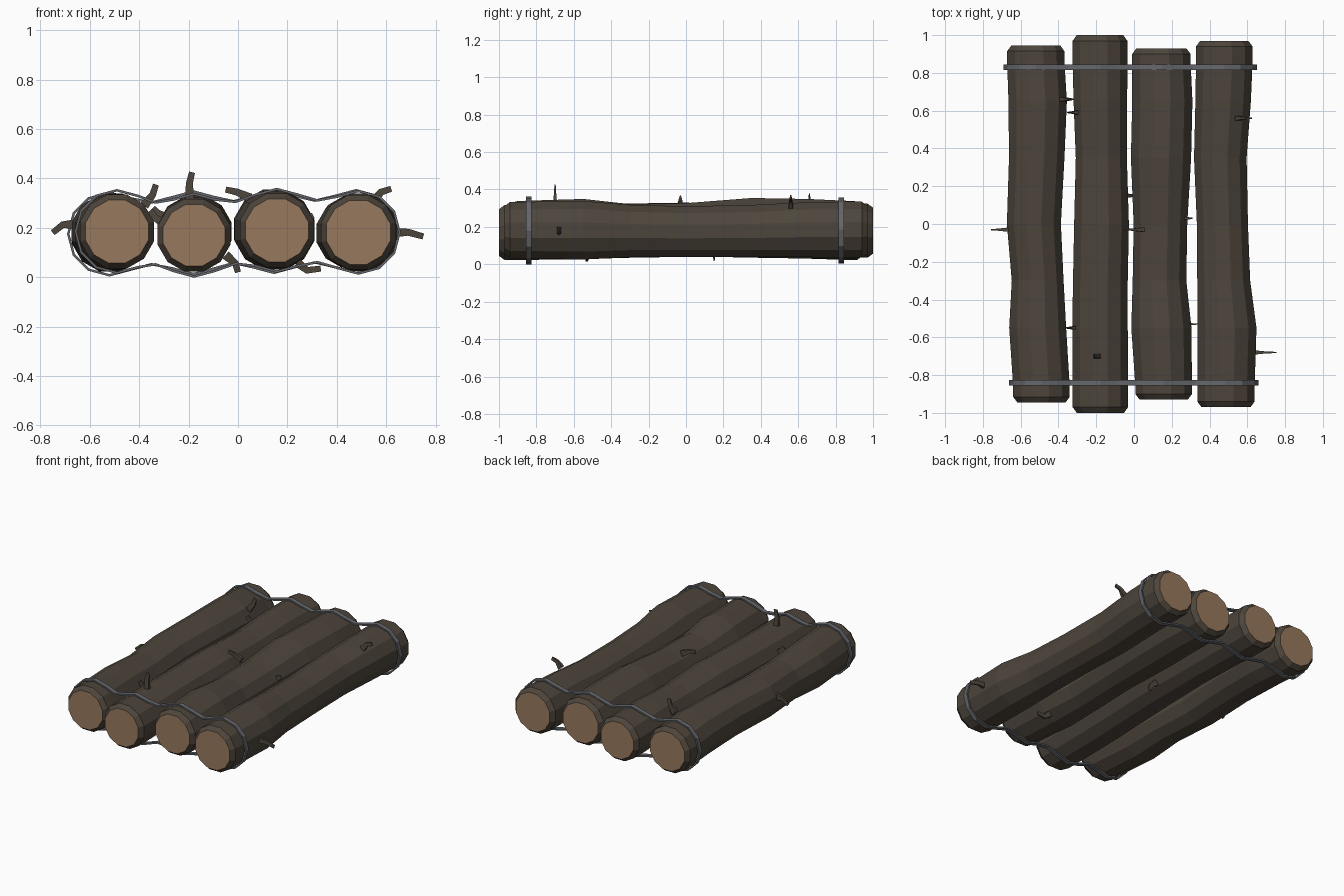
import bpy, bmesh, math
from mathutils import Vector

if "Cube" in bpy.data.objects:
    bpy.data.objects.remove(bpy.data.objects["Cube"])


def material(name, rgb):
    m = bpy.data.materials.new(name)
    m.diffuse_color = (*rgb, 1)
    m.use_nodes = True
    m.node_tree.nodes["Principled BSDF"].inputs["Base Color"].default_value = m.diffuse_color
    return m


BARK = material("bark", (0.075, 0.06, 0.045))
WOOD = material("cut_wood", (0.31, 0.19, 0.11))
METAL = material("band_metal", (0.13, 0.135, 0.15))


def finish(name, bm, *mats):
    bmesh.ops.recalc_face_normals(bm, faces=bm.faces)
    me = bpy.data.meshes.new(name)
    bm.to_mesh(me)
    bm.free()
    for m in mats:
        me.materials.append(m)
    ob = bpy.data.objects.new(name, me)
    bpy.context.collection.objects.link(ob)
    return ob


# Crooked centre lines: end y values, then x, z, radius at shared stations
STATIONS = [-0.86, -0.55, -0.3, 0.0, 0.35, 0.65, 0.86]
LOGS = [
    ((-0.945, 0.945), [-0.49, -0.51, -0.51, -0.53, -0.515, -0.51, -0.52],
     [0.185, 0.18, 0.18, 0.185, 0.19, 0.185, 0.175], [0.155, 0.156, 0.142, 0.148, 0.152, 0.16, 0.157]),
    ((-1.0, 1.0), [-0.178, -0.18, -0.178, -0.172, -0.173, -0.178, -0.18],
     [0.17, 0.175, 0.18, 0.185, 0.18, 0.185, 0.18], [0.152, 0.152, 0.15, 0.15, 0.14, 0.147, 0.15]),
    ((-0.93, 0.93), [0.157, 0.145, 0.135, 0.14, 0.143, 0.15, 0.145],
     [0.19, 0.19, 0.18, 0.185, 0.195, 0.19, 0.185], [0.155, 0.165, 0.147, 0.147, 0.165, 0.165, 0.16]),
    ((-0.97, 0.97), [0.487, 0.492, 0.475, 0.468, 0.457, 0.472, 0.478],
     [0.182, 0.182, 0.178, 0.175, 0.178, 0.185, 0.185], [0.157, 0.162, 0.145, 0.14, 0.144, 0.152, 0.155]),
]


# Logs: twelve-sided bark with chamfered ends and pale cut faces
def make_log(i, ends, xs, zs, rs, n=12):
    bm = bmesh.new()
    rows = list(zip(STATIONS, xs, zs, rs))
    a, b = rows[0], rows[-1]
    rows = [(ends[0], *a[1:3], a[3] - 0.023), (ends[0] + 0.03, *a[1:])] + rows + \
           [(ends[1] - 0.03, *b[1:]), (ends[1], *b[1:3], b[3] - 0.023)]
    rings = []
    for y, x, z, r in rows:
        rings.append([bm.verts.new((x + r * math.cos(math.tau * (k + 0.5) / n), y,
                                    z + r * math.sin(math.tau * (k + 0.5) / n))) for k in range(n)])
    for p, q in zip(rings, rings[1:]):
        for k in range(n):
            bm.faces.new((p[k], p[(k + 1) % n], q[(k + 1) % n], q[k]))
    for ring in (rings[0], rings[-1]):
        bm.faces.new(ring).material_index = 1
    finish(f"log_{i + 1}", bm, BARK, WOOD)


for i, log in enumerate(LOGS):
    make_log(i, *log)


# Metal bands: one closed strip following the outside of all four logs
def make_band(name, y, j, R=0.167, t=0.005, w=0.015):
    c = [(L[1][j], L[2][j]) for L in LOGS]

    def on(p, deg):
        a = math.radians(deg)
        return Vector((p[0] + R * math.cos(a), p[1] + R * math.sin(a)))

    path = [on(c[0], d) for d in (210, 180, 150)]
    for sign, order in ((1, c), (-1, c[::-1])):
        for k, p in enumerate(order):
            path += [on(p, d) for d in ((120, 90, 60) if sign > 0 else (300, 270, 240))]
            if k < 3:
                q = order[k + 1]
                path.append(Vector(((p[0] + q[0]) / 2, (p[1] + q[1]) / 2 + sign * 0.125)))
        if sign > 0:
            path += [on(c[3], d) for d in (30, 0, -30)]
    bm = bmesh.new()
    rings = []
    for k, p in enumerate(path):
        d = (path[(k + 1) % len(path)] - path[k - 1]).normalized()
        nrm = Vector((-d.y, d.x)) * t
        rings.append([bm.verts.new((p.x + s * nrm.x, y + e, p.y + s * nrm.y))
                      for s, e in ((1, -w), (1, w), (-1, w), (-1, -w))])
    for k in range(len(rings)):
        p, q = rings[k - 1], rings[k]
        for s in range(4):
            bm.faces.new((p[s], p[(s + 1) % 4], q[(s + 1) % 4], q[s]))
    finish(name, bm, METAL)


make_band("front_band", -0.84, 0)
make_band("back_band", 0.83, -1)


# Twigs: flat bent stubs in the xz plane, wider at the root
def make_twig(i, y, pts):
    pts = [Vector(p) for p in pts]
    widths = (0.019, 0.014, 0.012)
    bm = bmesh.new()
    rings = []
    for k, p in enumerate(pts):
        d = (pts[min(k + 1, 2)] - pts[max(k - 1, 0)]).normalized()
        s = Vector((-d.y, d.x)) * widths[k]
        h = (0.012, 0.006, 0.003)[k]
        rings.append([bm.verts.new((p.x + u * s.x, y + v * h, p.y + u * s.y))
                      for u, v in ((1, -1), (1, 1), (-1, 1), (-1, -1))])
    for p, q in zip(rings, rings[1:]):
        for k in range(4):
            bm.faces.new((p[k], p[(k + 1) % 4], q[(k + 1) % 4], q[k]))
    bm.faces.new(rings[0])
    bm.faces.new(rings[-1])
    finish(f"twig_{i + 1}", bm, BARK)


TWIGS = [
    (-0.03, [(-0.66, 0.215), (-0.71, 0.212), (-0.75, 0.18)]),
    (0.66, [(-0.38, 0.29), (-0.345, 0.335), (-0.332, 0.375)]),
    (-0.70, [(-0.195, 0.31), (-0.197, 0.38), (-0.186, 0.425)]),
    (-0.03, [(0.05, 0.32), (-0.005, 0.345), (-0.05, 0.355)]),
    (0.56, [(0.55, 0.31), (0.58, 0.345), (0.62, 0.358)]),
    (-0.68, [(0.63, 0.18), (0.69, 0.182), (0.75, 0.165)]),
    (0.59, [(-0.29, 0.24), (-0.325, 0.26), (-0.345, 0.28)]),
    (-0.55, [(-0.30, 0.22), (-0.335, 0.24), (-0.355, 0.27)]),
    (0.03, [(0.25, 0.23), (0.285, 0.24), (0.305, 0.25)]),
    (-0.53, [(0.24, 0.06), (0.28, 0.028), (0.335, 0.035)]),
    (0.15, [(-0.05, 0.09), (-0.01, 0.055), (0.0, 0.02)]),
]
for i, (y, pts) in enumerate(TWIGS):
    make_twig(i, y, pts)
